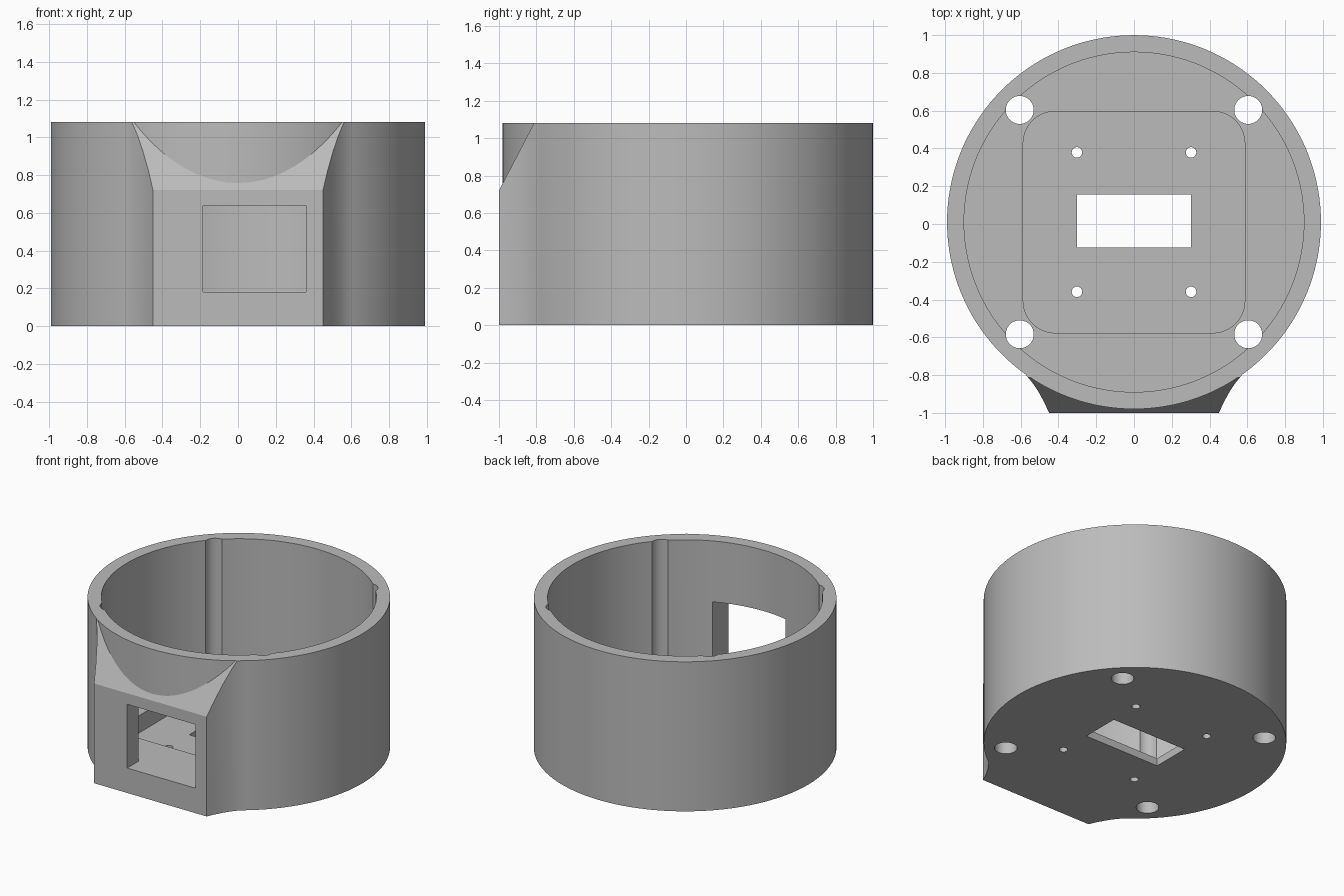
import bpy, bmesh, math
from mathutils import Vector

default = bpy.data.objects.get("Cube")
if default:
    bpy.data.objects.remove(default, do_unlink=True)

# One plain grey for the whole part
grey = bpy.data.materials.new("light grey")
grey.use_nodes = True
colour = (0.5, 0.5, 0.5, 1)
grey.diffuse_color = colour
grey.node_tree.nodes["Principled BSDF"].inputs["Base Color"].default_value = colour

CY = 0.01          # centre of the round body in y
HEIGHT = 1.08
FLOOR = 0.18


def prism(name, outline, z0, z1, cut=None):
    """Extrude a counter-clockwise outline; optionally trim above a plane."""
    bm = bmesh.new()
    base = bm.faces.new([bm.verts.new((x, y, z0)) for x, y in outline])
    top = bmesh.ops.extrude_face_region(bm, geom=[base])["geom"]
    bmesh.ops.translate(bm, vec=(0, 0, z1 - z0),
                        verts=[g for g in top if isinstance(g, bmesh.types.BMVert)])
    if cut:
        bmesh.ops.bisect_plane(bm, geom=bm.verts[:] + bm.edges[:] + bm.faces[:],
                               plane_co=cut[0], plane_no=cut[1], clear_outer=True)
        bmesh.ops.holes_fill(bm, edges=[e for e in bm.edges if e.is_boundary])
    bmesh.ops.recalc_face_normals(bm, faces=bm.faces)
    mesh = bpy.data.meshes.new(name)
    bm.to_mesh(mesh)
    bm.free()
    mesh.materials.append(grey)
    obj = bpy.data.objects.new(name, mesh)
    bpy.context.collection.objects.link(obj)
    return obj


def arc(x, y, r, n, start=0, sweep=math.tau, closed=True):
    steps = n if closed else n + 1
    return [(x + r * math.cos(start + sweep * i / n),
             y + r * math.sin(start + sweep * i / n)) for i in range(steps)]


def rectangle(x0, x1, y0, y1):
    return [(x0, y0), (x1, y0), (x1, y1), (x0, y1)]


def combine(target, tool, operation):
    tool.hide_render = True
    mod = target.modifiers.new(operation.lower(), "BOOLEAN")
    mod.object = tool
    mod.operation = operation
    mod.solver = "EXACT"
    bpy.context.view_layer.objects.active = target
    bpy.ops.object.modifier_apply(modifier=mod.name)
    bpy.data.objects.remove(tool, do_unlink=True)


# Round outer body
housing = prism("round_housing", arc(0, CY, 0.99, 144), 0, HEIGHT)

# Flat front boss with flared sides and a sloping top
flare = [(0.45, -1), (0.475, -0.945), (0.505, -0.89), (0.535, -0.845),
         (0.58, -0.79), (0.62, -0.75), (0.5, -0.6)]
boss_outline = flare + [(-x, y) for x, y in reversed(flare)]
boss = prism("front_boss", boss_outline, 0, HEIGHT,
             cut=(Vector((0, -1, 0.72)), Vector((0, -1.92, 1)).normalized()))
combine(housing, boss, "UNION")

# Hollow interior above the thick floor
combine(housing, prism("bore", arc(0, CY, 0.9, 144), FLOOR, HEIGHT + 0.2), "DIFFERENCE")

# Rounded square pocket in the floor
half, radius = 0.587, 0.17
pocket = []
for i, (sx, sy) in enumerate([(1, 1), (-1, 1), (-1, -1), (1, -1)]):
    pocket += arc(sx * (half - radius), CY + sy * (half - radius), radius, 10,
                  i * math.pi / 2, math.pi / 2, closed=False)
combine(housing, prism("pocket", pocket, 0.055, FLOOR + 0.1), "DIFFERENCE")

# Rectangular slot through the floor
combine(housing, prism("slot", rectangle(-0.302, 0.302, -0.125, 0.155), -0.1, 0.3),
        "DIFFERENCE")

# Corner bolt channels and small screw holes
for sx in (-1, 1):
    for sy in (-1, 1):
        channel = arc(sx * 0.605, CY + sy * 0.594, 0.074, 40)
        combine(housing, prism("bolt_channel", channel, -0.1, HEIGHT + 0.2), "DIFFERENCE")
        screw = arc(sx * 0.302, CY + sy * 0.369, 0.028, 24)
        combine(housing, prism("screw_hole", screw, -0.1, 0.15), "DIFFERENCE")

# Window through the front boss, level with the floor
window = prism("window", rectangle(-0.185, 0.36, -1.1, -0.7), FLOOR, 0.64)
combine(housing, window, "DIFFERENCE")

# Smooth round walls with crisp edges
bpy.ops.object.select_all(action="DESELECT")
housing.select_set(True)
bpy.context.view_layer.objects.active = housing
bpy.ops.object.shade_smooth_by_angle(angle=math.radians(25))
